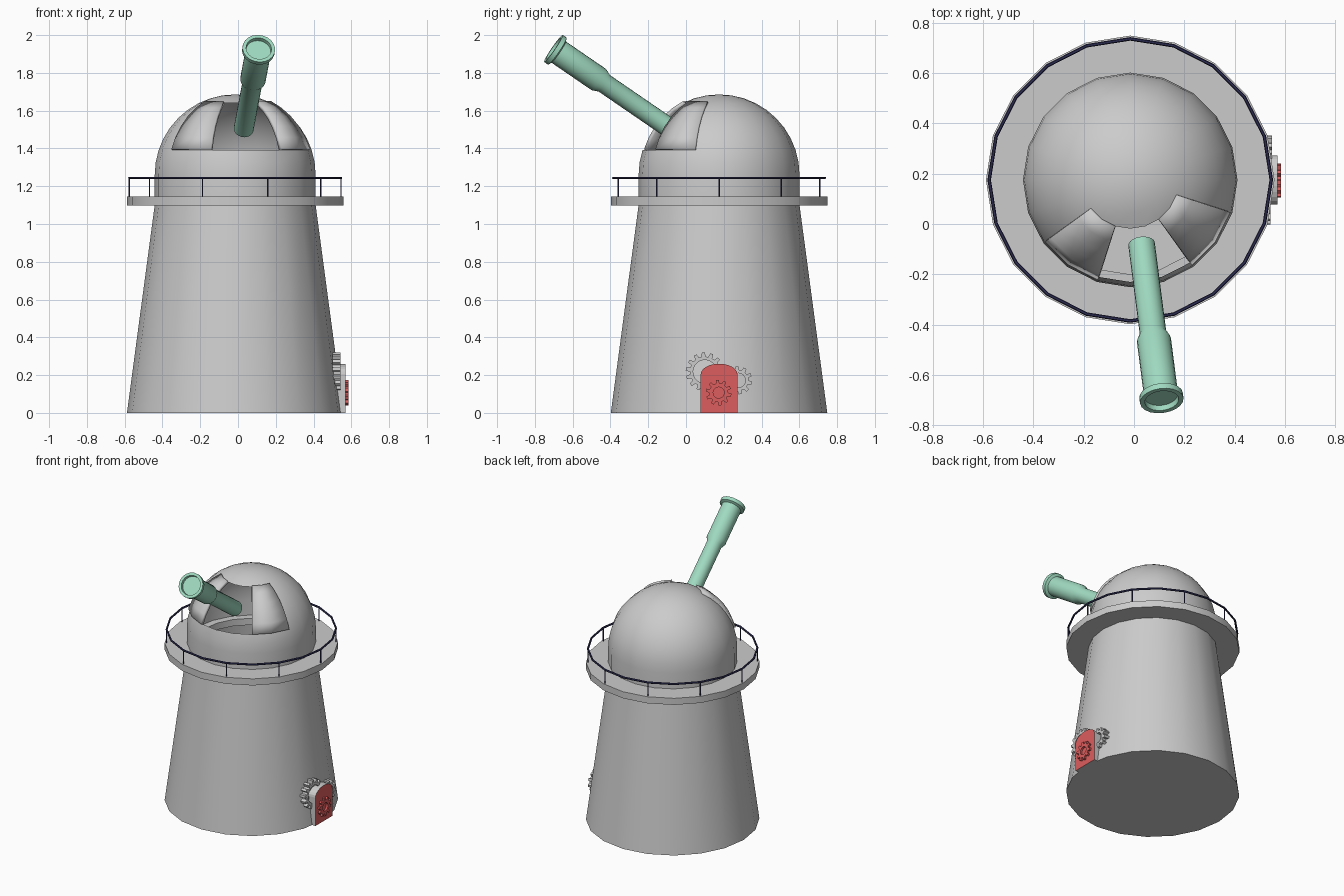
import bpy, bmesh, math
from math import sin, cos, pi, radians
from mathutils import Matrix, Vector

if "Cube" in bpy.data.objects:
    bpy.data.objects.remove(bpy.data.objects["Cube"])

CX, CY = -0.015, 0.175      # tower axis
SEG = 20
AXIS = Matrix.Translation((CX, CY, 0))


def material(name, rgb):
    m = bpy.data.materials.new(name)
    m.diffuse_color = (*rgb, 1)
    m.use_nodes = True
    m.node_tree.nodes["Principled BSDF"].inputs["Base Color"].default_value = m.diffuse_color
    return m


GREEN = material("green_paint", (0.35, 0.70, 0.53))
RED = material("red_paint", (0.72, 0.11, 0.11))
NAVY = material("navy_paint", (0.03, 0.03, 0.10))


def finish(name, bm, mat=None, smooth=True, fix=True):
    bmesh.ops.remove_doubles(bm, verts=bm.verts, dist=1e-5)
    if fix:
        bmesh.ops.recalc_face_normals(bm, faces=bm.faces)
    me = bpy.data.meshes.new(name)
    bm.to_mesh(me)
    bm.free()
    ob = bpy.data.objects.new(name, me)
    bpy.context.collection.objects.link(ob)
    if mat:
        me.materials.append(mat)
    if smooth:
        bpy.ops.object.select_all(action='DESELECT')
        ob.select_set(True)
        bpy.context.view_layer.objects.active = ob
        bpy.ops.object.shade_smooth_by_angle(angle=radians(30))
    return ob


def lathe(name, profile, matrix=AXIS, first=0, last=SEG, skip=None, mat=None):
    """Revolve (radius, height) points over segments first..last."""
    bm = bmesh.new()
    rows = [[bm.verts.new(matrix @ Vector((r * cos(2 * pi * j / SEG), r * sin(2 * pi * j / SEG), z)))
             for j in range(first, last + 1)] for r, z in profile]
    for i in range(len(rows) - 1):
        for j in range(last - first):
            if skip and skip(i, j):
                continue
            quad = (rows[i][j], rows[i][j + 1], rows[i + 1][j + 1], rows[i + 1][j])
            if profile[i][0] == 0:
                bm.faces.new((quad[0], quad[2], quad[3]))
            elif profile[i + 1][0] == 0:
                bm.faces.new(quad[:3])
            else:
                bm.faces.new(quad)
    return finish(name, bm, mat, fix=False)


def arc(r, lat0, lat1):
    """Dome profile in nine degree steps."""
    return [(r * cos(radians(9 * k)) if k < 10 else 0, 1.26 + r * sin(radians(9 * k)))
            for k in range(lat0, lat1 + 1)]


# Tapered tower and walkway ring
lathe("tower", [(0, 0), (0.573, 0), (0.426, 1.1)])
lathe("walkway", [(0.375, 1.098), (0.573, 1.098), (0.573, 1.146), (0.375, 1.146), (0.375, 1.098)])

# Hollow dome with an open slit, flanked by two slid-back shutters
lathe("dome", [(0.426, 1.12)] + arc(0.426, 0, 10),
      skip=lambda i, j: 3 <= i <= 7 and 14 <= j <= 16)
for name, a in (("left_shutter", 12), ("right_shutter", 17)):
    shutter = lathe(name, arc(0.439, 2, 7), first=a, last=a + 2)
    solid = shutter.modifiers.new("thickness", 'SOLIDIFY')
    solid.thickness, solid.offset = 0.02, -1

# Railing
lathe("top_rail", [(0.560 + 0.007 * cos(a), 1.244 + 0.007 * sin(a))
                   for a in [k * pi / 3 for k in range(7)]], mat=NAVY)
bm = bmesh.new()
for k in range(10):
    a = 2 * pi * k / 10
    bmesh.ops.create_cone(bm, segments=6, cap_ends=True, radius1=0.004, radius2=0.004, depth=0.1,
                          matrix=Matrix.Translation((CX + 0.56 * cos(a), CY + 0.56 * sin(a), 1.194)))
finish("rail_posts", bm, NAVY)

# Telescope with stepped tube, flared rim and recessed lens
start, end = Vector((0.03, -0.08, 1.503)), Vector((0.11, -0.70, 1.928))
aim = Matrix.Translation(start) @ (end - start).to_track_quat('Z', 'Y').to_matrix().to_4x4()
lathe("telescope", [(0, 0), (0.053, 0), (0.053, 0.43), (0.068, 0.465), (0.068, 0.725), (0.087, 0.733),
                    (0.087, 0.758), (0.068, 0.758), (0.066, 0.735), (0, 0.735)], aim, mat=GREEN)

# Arched door slab with a red front face
bm = bmesh.new()
outline = [(-0.097, 0), (0.097, 0)] + [(0.097 * cos(k * pi / 12), 0.205 + 0.055 * sin(k * pi / 12))
                                       for k in range(13)]
face = bm.faces.new([bm.verts.new((0.48, CY + y, z)) for y, z in outline])
moved = bmesh.ops.extrude_face_region(bm, geom=[face])["geom"]
bmesh.ops.translate(bm, vec=(0.09, 0, 0), verts=[g for g in moved if isinstance(g, bmesh.types.BMVert)])
door = finish("door", bm, smooth=False)
door.data.materials.append(material("grey_paint", (0.8, 0.8, 0.8)))
door.data.materials.append(RED)
for p in door.data.polygons:
    p.material_index = 1 if p.normal.x > 0.9 else 0


def gear(name, y, z, x0, x1, root, tip, hole, teeth=10, mat=None):
    """Toothed ring facing +x."""
    bm = bmesh.new()
    loops = [[], [], [], []]
    for k in range(teeth):
        for frac, r in ((0, root), (0.38, root), (0.5, tip), (0.86, tip)):
            a = 2 * pi * (k + frac) / teeth
            for loop, x, rad in zip(loops, (x0, x1, x1, x0), (r, r, hole, hole)):
                loop.append(bm.verts.new((x, y + rad * cos(a), z + rad * sin(a))))
    n = len(loops[0])
    for i in range(4):
        p, q = loops[i], loops[(i + 1) % 4]
        for j in range(n):
            bm.faces.new((p[j], p[(j + 1) % n], q[(j + 1) % n], q[j]))
    return finish(name, bm, mat)


# Gears around and on the door
gear("large_gear", 0.10, 0.218, 0.50, 0.542, 0.080, 0.102, 0.062, 14)
gear("small_gear", 0.277, 0.172, 0.50, 0.547, 0.055, 0.074, 0.038, 10)
gear("door_gear", 0.173, 0.107, 0.565, 0.584, 0.050, 0.068, 0.029, 10, RED)
